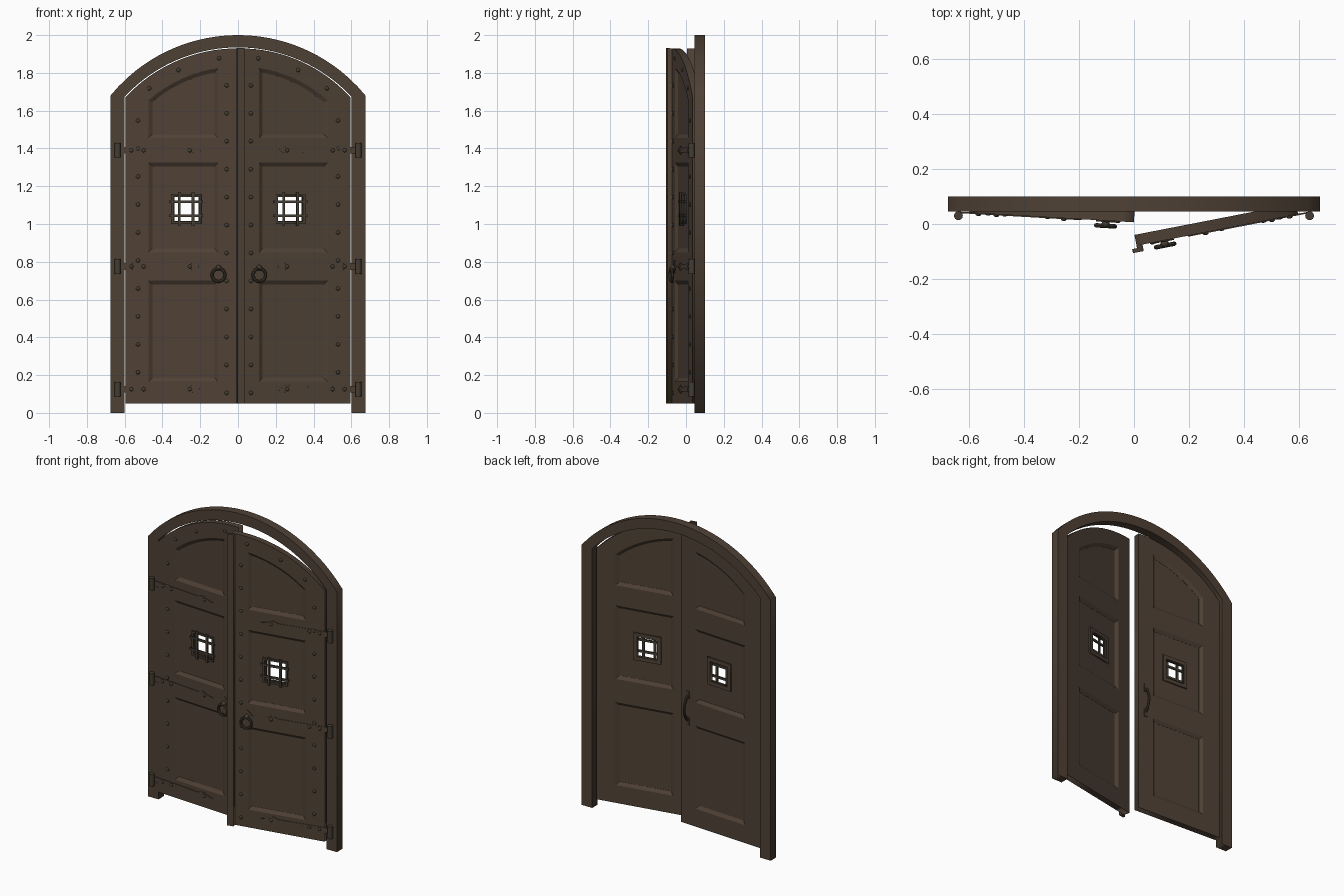
import bpy, bmesh
from math import radians, sqrt, sin, cos, pi
from mathutils import Matrix, Vector

cube = bpy.data.objects.get("Cube")
if cube:
    bpy.data.objects.remove(cube)


def material(name, rgb):
    m = bpy.data.materials.new(name)
    m.use_nodes = True
    m.diffuse_color = (*rgb, 1)
    m.node_tree.nodes["Principled BSDF"].inputs["Base Color"].default_value = (*rgb, 1)
    return m


WOOD = material("dark_brown_wood", (0.078, 0.053, 0.036))
IRON = material("aged_iron", (0.058, 0.047, 0.033))
STILL = Matrix.Identity(4)
ARC_Z = 1.113                  # centre height of the arch
FACE, BACK = 0.043, 0.083      # leaf faces when closed


def finish(name, mesh, mat, place, smooth=False):
    mesh.transform(place)
    mesh.materials.clear()
    mesh.materials.append(mat)
    obj = bpy.data.objects.new(name, mesh)
    bpy.context.collection.objects.link(obj)
    if smooth:
        bpy.ops.object.select_all(action='DESELECT')
        obj.select_set(True)
        bpy.context.view_layer.objects.active = obj
        bpy.ops.object.shade_smooth_by_angle(angle=radians(40))
    return obj


def finish_bm(name, bm, mat, place, smooth=False):
    bmesh.ops.recalc_face_normals(bm, faces=bm.faces)
    mesh = bpy.data.meshes.new(name)
    bm.to_mesh(mesh)
    bm.free()
    return finish(name, mesh, mat, place, smooth)


def slab(name, loops, y0, y1, mat, place=STILL):
    """Upright slab from x-z outlines; inner outlines become holes."""
    curve = bpy.data.curves.new(name, 'CURVE')
    curve.dimensions, curve.fill_mode = '2D', 'BOTH'
    curve.extrude = (y1 - y0) / 2
    for loop in loops:
        sp = curve.splines.new('POLY')
        sp.points.add(len(loop) - 1)
        for p, (x, z) in zip(sp.points, loop):
            p.co = (x, z, 0, 1)
        sp.use_cyclic_u = True
    tmp = bpy.data.objects.new(name + "_tmp", curve)
    bpy.context.collection.objects.link(tmp)
    deps = bpy.context.evaluated_depsgraph_get()
    mesh = bpy.data.meshes.new_from_object(tmp.evaluated_get(deps))
    bpy.data.objects.remove(tmp)
    bm = bmesh.new()
    bm.from_mesh(mesh)
    bmesh.ops.remove_doubles(bm, verts=bm.verts, dist=0.00005)
    bm.transform(Matrix.Translation((0, (y0 + y1) / 2, 0)) @ Matrix.Rotation(pi / 2, 4, 'X'))
    return finish_bm(name, bm, mat, place)


def rect(x0, x1, z0, z1):
    return [(x0, z0), (x1, z0), (x1, z1), (x0, z1)]


def arc(x0, x1, r, n=14, cz=ARC_Z):
    xs = [x0 + (x1 - x0) * i / n for i in range(n + 1)]
    return [(x, cz + sqrt(r * r - x * x)) for x in xs]


def arched(x0, x1, z0, r):
    return [(x0, z0), (x1, z0)] + arc(x1, x0, r)


def tube(name, pts, radius, mat, place):
    curve = bpy.data.curves.new(name, 'CURVE')
    curve.dimensions, curve.bevel_depth, curve.bevel_resolution = '3D', radius, 2
    curve.use_fill_caps = True
    sp = curve.splines.new('POLY')
    sp.points.add(len(pts) - 1)
    for p, co in zip(sp.points, pts):
        p.co = (*co, 1)
    tmp = bpy.data.objects.new(name + "_tmp", curve)
    bpy.context.collection.objects.link(tmp)
    mesh = bpy.data.meshes.new_from_object(
        tmp.evaluated_get(bpy.context.evaluated_depsgraph_get()))
    bpy.data.objects.remove(tmp)
    return finish(name, mesh, mat, place, True)


# Arched door frame
outer = [(-0.675, 0)] + arc(-0.675, 0.675, 0.872, 32, 1.128) + [(0.675, 0)]
inner = [(0.6, 0)] + arc(0.6, -0.6, 0.822, 32) + [(-0.6, 0)]
slab("door_frame", [outer + inner], 0.045, 0.1, WOOD)


def panel_outline(kind, m):
    x0, x1 = 0.105 + m, 0.475 - m
    if kind == "top":
        return arched(x0, x1, 1.455 + m, 0.72 - m)
    z0, z1 = (0.165, 0.7) if kind == "bottom" else (0.85, 1.325)
    return rect(x0, x1, z0 + m, z1 - m)


def leaf(side, s, angle):
    pivot = Vector((s * 0.637, 0.03, 0))
    place = (Matrix.Translation(pivot) @ Matrix.Rotation(s * radians(angle), 4, 'Z')
             @ Matrix.Translation(-pivot))

    def flip(loop):
        return [(s * x, z) for x, z in loop]

    def part(name, loops, y0, y1, mat):
        return slab(side + name, [flip(l) for l in loops], y0, y1, mat, place)

    # Stiles and rails, with one opening per panel
    kinds = ("bottom", "middle", "top")
    part("_leaf", [arched(0, 0.597, 0.05, 0.817)] + [panel_outline(k, 0) for k in kinds],
         FACE, BACK, WOOD)

    # Sunken panels with sloped mouldings on both faces
    cx, cz = 0.275, 1.08
    window = rect(cx - 0.07, cx + 0.07, cz - 0.07, cz + 0.07)
    for k in kinds:
        loops = [panel_outline(k, 0.01)] + ([window] if k == "middle" else [])
        part("_" + k + "_panel", loops, 0.057, 0.069, WOOD)
        bm = bmesh.new()
        rings = [[bm.verts.new((x, y, z)) for x, z in flip(panel_outline(k, m))]
                 for m, y in ((0, FACE), (0.02, 0.056), (0.02, 0.07), (0, BACK))]
        n = len(rings[0])
        for a, b in zip(rings, rings[1:] + rings[:1]):
            for i in range(n):
                bm.faces.new((a[i], a[(i + 1) % n], b[(i + 1) % n], b[i]))
        finish_bm(side + "_" + k + "_moulding", bm, WOOD, place)

    # Window surround on the back and iron grille on the front
    def square(h):
        return rect(cx - h, cx + h, cz - h, cz + h)
    part("_window_surround", [square(0.088), square(0.064)], 0.066, 0.078, WOOD)
    part("_grille_rim", [square(0.08), square(0.067)], 0.049, 0.058, IRON)
    for i, d in enumerate((-0.037, 0.037)):
        part("_grille_upright_%d" % i, [rect(cx + d - 0.007, cx + d + 0.007, cz - 0.09, cz + 0.09)],
             0.041, 0.05, IRON)
        part("_grille_crossbar_%d" % i, [rect(cx - 0.09, cx + 0.09, cz + d - 0.007, cz + d + 0.007)],
             0.044, 0.053, IRON)

    # Strap hinges: tapered plate with leaf tip, and barrel
    for i, z in enumerate((0.125, 0.775, 1.39)):
        half = [(0.637, 0.014), (0.6, 0.018), (0.3, 0.012), (0.275, 0.022), (0.25, 0.02), (0.23, 0.009)]
        strap = [(x, z + h) for x, h in half] + [(0.19, z)] + [(x, z - h) for x, h in reversed(half)]
        part("_hinge_strap_%d" % i, [strap], 0.0395, 0.045, WOOD)
        bm = bmesh.new()
        bmesh.ops.create_cone(bm, cap_ends=True, segments=16, radius1=0.016, radius2=0.016, depth=0.078,
                              matrix=Matrix.Translation((s * 0.637, 0.03, z)))
        finish_bm("%s_hinge_barrel_%d" % (side, i), bm, IRON, STILL, True)

    # Domed rivets along the stiles, the arch and the straps
    spots = [(0.06, 0.106 + 0.148 * i, FACE) for i in range(12)]
    spots += [(0.53, 0.215 + 0.148 * i, FACE) for i in range(10)]
    spots += [(0.1, 1.877, FACE), (0.315, 1.815, FACE), (0.47, 1.718, FACE)]
    spots += [(x, z, 0.0395) for x in (0.565, 0.5, 0.255) for z in (0.125, 0.775, 1.39)]
    bm = bmesh.new()
    for x, z, y in spots:
        bmesh.ops.create_uvsphere(bm, u_segments=10, v_segments=6, radius=0.011,
                                  matrix=Matrix.Translation((s * x, y, z)) @ Matrix.Diagonal((1, 0.6, 1, 1)))
    finish_bm(side + "_rivets", bm, IRON, place, True)

    # Ring pull on a diamond plate
    hx, hz = 0.102, 0.73
    part("_pull_plate", [[(hx, 0.74), (hx + 0.035, 0.775), (hx, 0.81), (hx - 0.035, 0.775)]],
         0.038, 0.045, WOOD)
    bm = bmesh.new()
    bmesh.ops.create_uvsphere(bm, u_segments=12, v_segments=8, radius=0.015,
                              matrix=Matrix.Translation((s * hx, 0.032, 0.768)))
    finish_bm(side + "_pull_boss", bm, IRON, place, True)
    ring = [(s * hx + 0.034 * sin(2 * pi * i / 28), 0.024, hz + 0.034 * cos(2 * pi * i / 28))
            for i in range(29)]
    tube(side + "_pull_ring", ring, 0.008, IRON, place)
    return place


right_place = leaf("right", -1, 3.3)
left_place = leaf("left", 1, 11)

# Overlapping meeting strip on the left leaf
slab("meeting_strip", [rect(-0.018, 0.022, 0.05, 1.932)], 0.019, 0.034, WOOD, left_place)
slab("meeting_strip_base", [rect(0, 0.022, 0.05, 1.929)], 0.033, 0.044, WOOD, left_place)

# Bowed pull handle on the back of the right leaf
bow = [(-0.05, BACK - 0.004 + 0.04 * sin(pi * i / 12) ** 0.6, 0.72 + 0.16 * i / 12) for i in range(13)]
tube("back_handle", bow, 0.008, IRON, right_place)
for label, z in (("lower", 0.715), ("upper", 0.885)):
    slab(label + "_handle_plate", [rect(-0.062, -0.038, z - 0.025, z + 0.025)],
         BACK - 0.002, BACK + 0.005, IRON, right_place)
